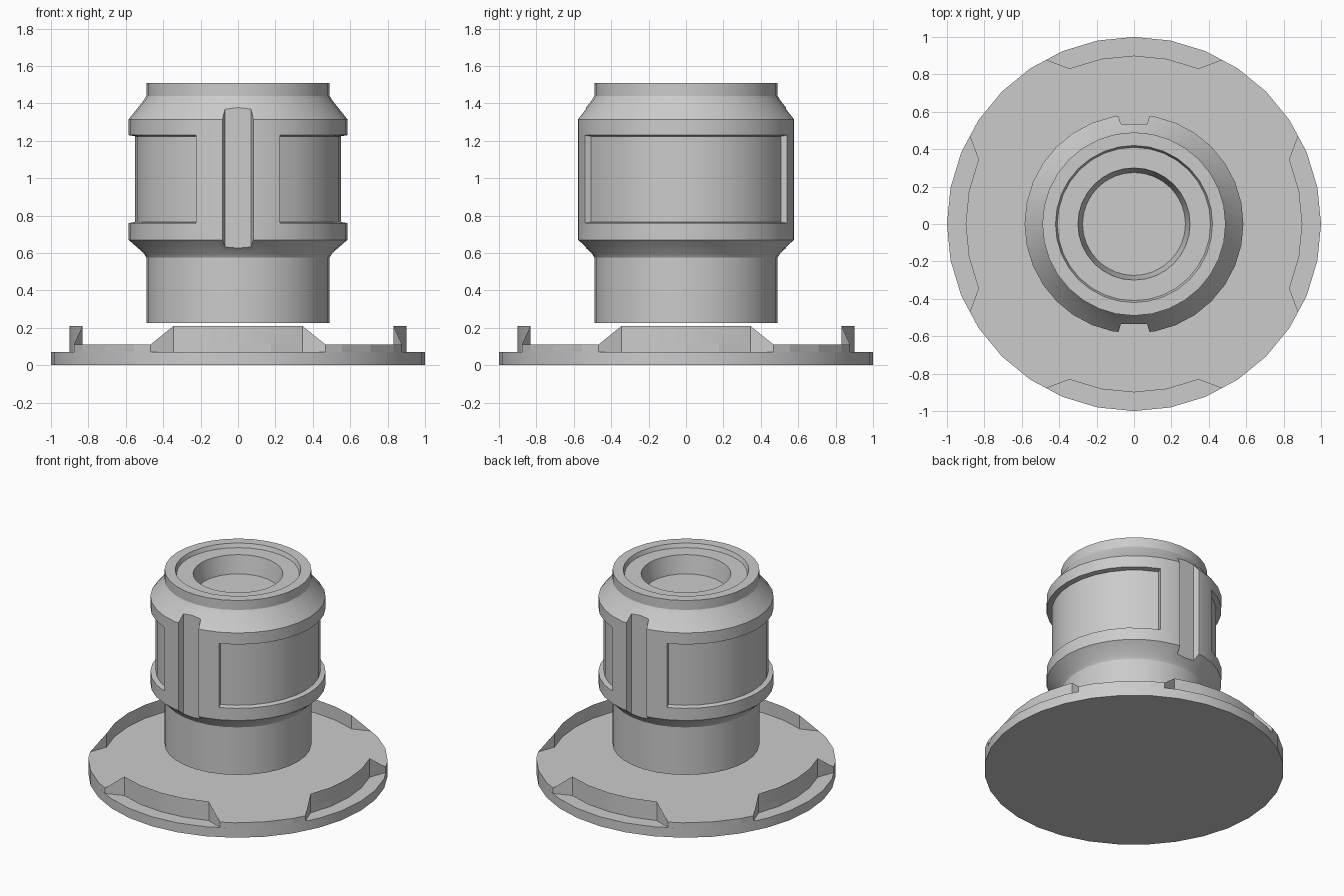
import bpy, bmesh, math

if "Cube" in bpy.data.objects:
    bpy.data.objects.remove(bpy.data.objects["Cube"])

SIDES = 32
GREY = bpy.data.materials.new("plain_grey")
GREY.diffuse_color = (0.6, 0.6, 0.6, 1)
GREY.use_nodes = True
GREY.node_tree.nodes["Principled BSDF"].inputs["Base Color"].default_value = GREY.diffuse_color


def finish(bm, name, recalc=True):
    if recalc:
        bmesh.ops.recalc_face_normals(bm, faces=bm.faces[:])
    me = bpy.data.meshes.new(name)
    bm.to_mesh(me)
    bm.free()
    ob = bpy.data.objects.new(name, me)
    bpy.context.collection.objects.link(ob)
    me.materials.append(GREY)
    return ob


def smooth(ob):
    bpy.ops.object.select_all(action='DESELECT')
    ob.select_set(True)
    bpy.context.view_layer.objects.active = ob
    bpy.ops.object.shade_smooth_by_angle(angle=math.radians(28))


def polar(r, deg, z):
    a = math.radians(deg)
    return (r * math.cos(a), r * math.sin(a), z)


def lathe(profile):
    bm = bmesh.new()
    rings = [[bm.verts.new(polar(r, i * 360 / SIDES, z)) for i in range(SIDES)]
             for r, z in profile]
    for a, b in zip(rings, rings[1:]):
        for i in range(SIDES):
            j = (i + 1) % SIDES
            bm.faces.new((a[i], a[j], b[j], b[i]))
    bm.faces.new(rings[0][::-1])
    bm.faces.new(rings[-1])
    return bm


def prism(points, z0, z1):
    bm = bmesh.new()
    lo = [bm.verts.new((p[0], p[1], z0)) for p in points]
    hi = [bm.verts.new((p[0], p[1], z1)) for p in points]
    n = len(points)
    for i in range(n):
        j = (i + 1) % n
        bm.faces.new((lo[i], lo[j], hi[j], hi[i]))
    bm.faces.new(lo[::-1])
    bm.faces.new(hi)
    return bm


# lower base disc
smooth(finish(lathe([(1.0, 0), (1.0, 0.07)]), "base_disc"))

# upper base layer with four ledges cut into its edge
STEP = 360 / SIDES
LEDGE = [(0.995, -28.1)] + [(0.9, k * STEP) for k in range(-2, 3)] + [(0.995, 28.1)]
outline = []
for q in range(4):
    for r, d in LEDGE + [(1, 33.75), (1, 45), (1, 56.25)]:
        outline.append(polar(r, d + 90 * q, 0))
finish(prism(outline, 0.07, 0.11), "base_upper_layer")

# four thin upright fins along the ledges, with sloping ends
for q in range(4):
    bm = bmesh.new()
    lo = [bm.verts.new(polar(r, d + 90 * q, 0.11)) for r, d in LEDGE]
    hi = [bm.verts.new(polar(r, d + 90 * q, 0.21)) for r, d in LEDGE[1:-1]]
    for i in range(len(hi) - 1):
        bm.faces.new((lo[i + 1], lo[i + 2], hi[i + 1], hi[i]))
    bm.faces.new((lo[0], lo[1], hi[0]))
    bm.faces.new((lo[-2], lo[-1], hi[-1]))
    smooth(finish(bm, f"base_fin_{q + 1}", recalc=False))

# turned body with stepped top and central well
bm = lathe([(0.49, 0.225), (0.49, 0.575), (0.505, 0.60), (0.585, 0.67),
            (0.585, 0.76), (0.585, 1.23), (0.585, 1.315), (0.505, 1.415),
            (0.49, 1.44), (0.49, 1.51), (0.42, 1.51), (0.41, 1.48),
            (0.30, 1.48), (0.275, 1.35)])
bmesh.ops.recalc_face_normals(bm, faces=bm.faces[:])
# sunken side panels
panels = [f for f in bm.faces
          if 0.8 < f.calc_center_median().z < 1.2
          and abs(f.calc_center_median().x) > 0.22]
bmesh.ops.inset_region(bm, faces=panels, thickness=0.006, depth=-0.035,
                       use_even_offset=True, use_boundary=True)
body = finish(bm, "body")

# vertical slots in the front and back of the body
for s, side in ((-1, "front"), (1, "back")):
    pts = [(-0.07, s * 0.535), (0.07, s * 0.535), (0.105, s * 0.65), (-0.105, s * 0.65)]
    cutter = finish(prism(pts, 0.4, 1.6), f"{side}_slot_cutter")
    mod = body.modifiers.new(f"{side}_slot", 'BOOLEAN')
    mod.operation = 'DIFFERENCE'
    mod.solver = 'EXACT'
    mod.object = cutter
    bpy.context.view_layer.objects.active = body
    bpy.ops.object.modifier_apply(modifier=mod.name)
    bpy.data.objects.remove(cutter, do_unlink=True)
smooth(body)
